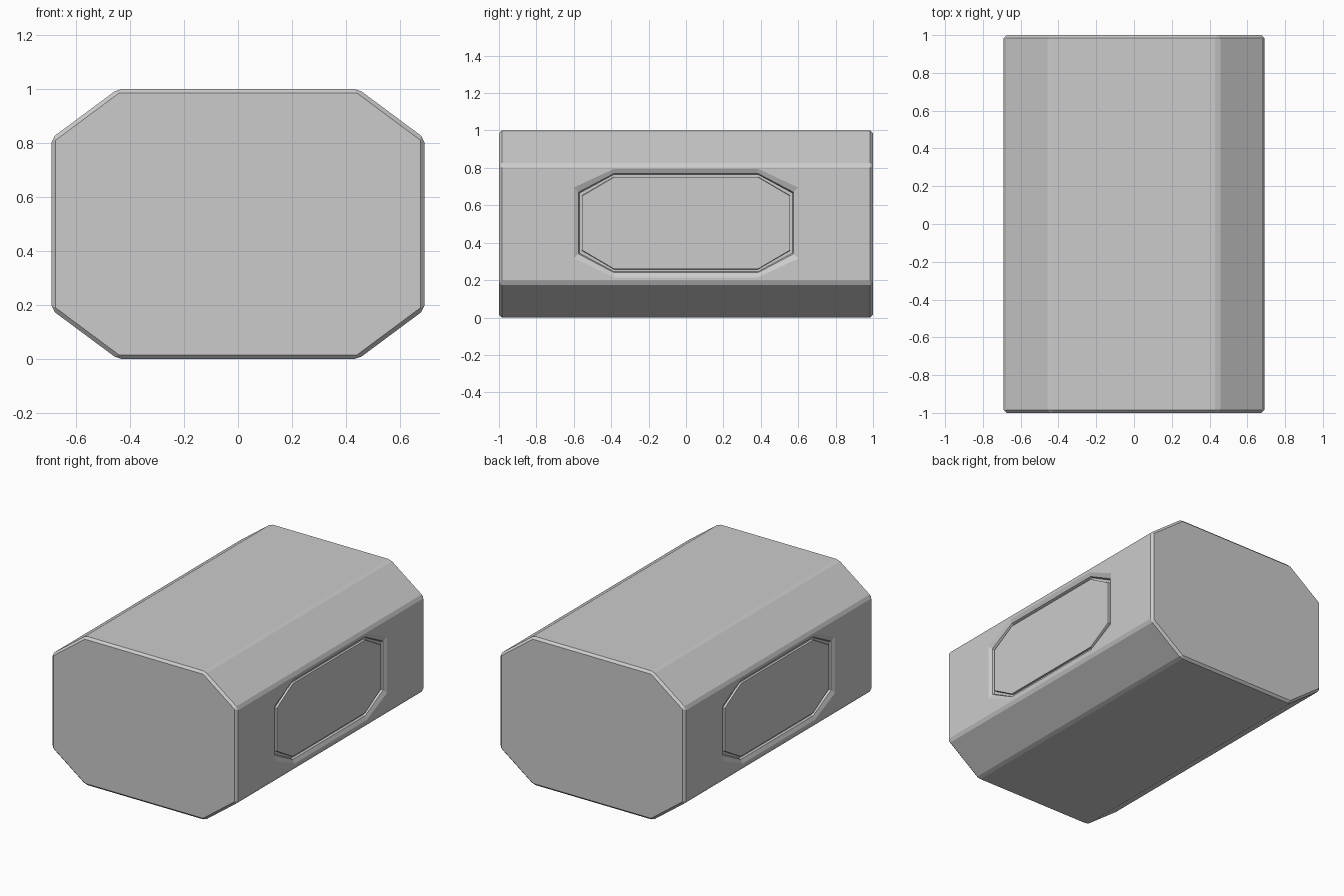
import bpy, bmesh

if "Cube" in bpy.data.objects:
    bpy.data.objects.remove(bpy.data.objects["Cube"])

HX, HY, H = 0.69, 1.0, 1.0


def chamfered(hw, hh, cw, ch):
    """Octagon outline centred on the origin, counter-clockwise."""
    return [(hw, -hh + ch), (hw, hh - ch), (hw - cw, hh), (-hw + cw, hh),
            (-hw, hh - ch), (-hw, -hh + ch), (-hw + cw, -hh), (hw - cw, -hh)]


bm = bmesh.new()

# Octagonal body extruded along y
ring = [bm.verts.new((x, -HY, z + H / 2)) for x, z in chamfered(HX, H / 2, 0.245, 0.182)]
cap = bm.faces.new(ring)
ext = bmesh.ops.extrude_face_region(bm, geom=[cap])
bmesh.ops.translate(bm, vec=(0, 2 * HY, 0),
                    verts=[v for v in ext["geom"] if isinstance(v, bmesh.types.BMVert)])
bmesh.ops.recalc_face_normals(bm, faces=bm.faces)

# Narrow chamfer on every edge
bmesh.ops.bevel(bm, geom=bm.edges[:], offset=0.015, offset_type='OFFSET',
                segments=1, profile=0.5, affect='EDGES')

# Stepped groove around a panel on each side: (half width, half height, depth)
steps = [(0.60, 0.29, 0.0), (0.575, 0.265, 0.012), (0.57, 0.26, 0.025),
         (0.557, 0.247, 0.025), (0.555, 0.245, 0.012)]
for side in (1, -1):
    wall = max(bm.faces, key=lambda f: side * f.calc_center_median().x)
    corners = wall.verts[:]
    bm.faces.remove(wall)
    rings = []
    for hw, hh, d in steps:
        k = hw - 0.385
        rings.append([bm.verts.new((side * (HX - d), y, z + 0.505))
                      for y, z in chamfered(hw, hh, k, 0.10)])
    n = 8
    for a, b in zip(rings, rings[1:]):
        for i in range(n):
            j = (i + 1) % n
            bm.faces.new((a[i], a[j], b[j], b[i]))
    bm.faces.new(rings[-1])
    # Flat surround joining the wall corners to the groove
    o = rings[0]
    c = {(v.co.y > 0, v.co.z > 0.5): v for v in corners}
    br, tr, tl, bl = c[True, False], c[True, True], c[False, True], c[False, False]
    for f in ((br, tr, o[1], o[0]), (tr, o[2], o[1]), (tr, tl, o[3], o[2]), (tl, o[4], o[3]),
              (tl, bl, o[5], o[4]), (bl, o[6], o[5]), (bl, br, o[7], o[6]), (br, o[0], o[7])):
        bm.faces.new(f)

bmesh.ops.recalc_face_normals(bm, faces=bm.faces)
mesh = bpy.data.meshes.new("octagonal_container")
bm.to_mesh(mesh)
bm.free()
obj = bpy.data.objects.new("octagonal_container", mesh)
bpy.context.collection.objects.link(obj)
